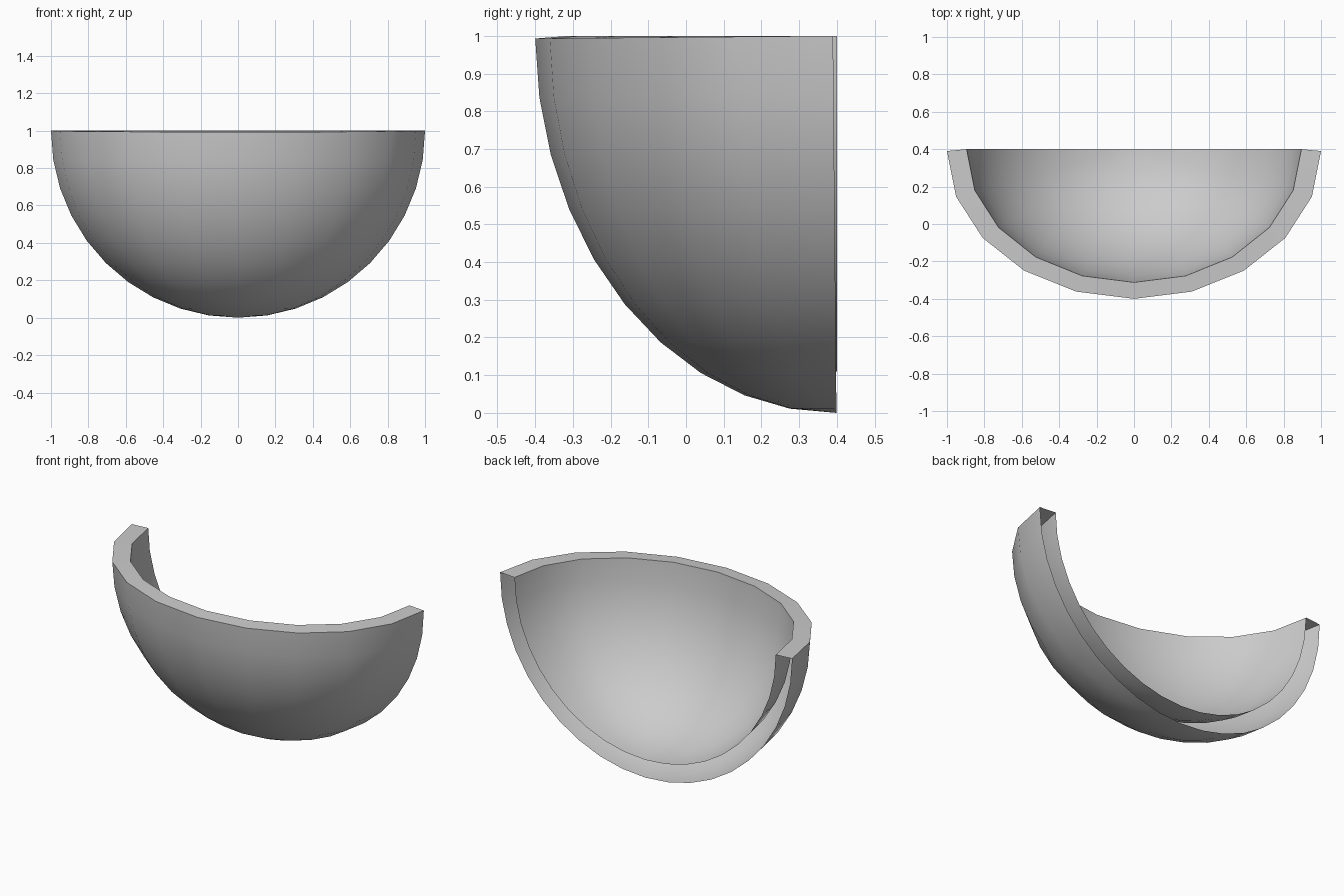
import bpy, bmesh
from math import sin, cos, pi
from mathutils import Matrix, Vector

if "Cube" in bpy.data.objects:
    bpy.data.objects.remove(bpy.data.objects["Cube"])

SEGS, RINGS = 10, 10      # 18 degree segments, 9 degree rings


def quarter_shell(bm, centre, radii, tilt, inward):
    """Quarter ellipsoid below its rim, open at the back; returns the rim verts."""
    m = Matrix.Translation(centre) @ Matrix.Rotation(tilt, 4, 'X') @ Matrix.Diagonal((*radii, 1))
    rings = []
    for r in range(RINGS):
        a = r * pi / 2 / RINGS
        ring = []
        for s in range(SEGS + 1):
            t = -pi / 2 + s * pi / SEGS
            p = Vector((sin(t) * cos(a), -cos(t) * cos(a), -sin(a)))
            ring.append(bm.verts.new(m @ p))
        rings.append(ring)
    pole = bm.verts.new(m @ Vector((0, 0, -1)))
    for r in range(RINGS):
        for s in range(SEGS):
            a, b = rings[r][s], rings[r][s + 1]
            if r < RINGS - 1:
                f = [a, rings[r + 1][s], rings[r + 1][s + 1], b]
            else:
                f = [a, pole, b]
            bm.faces.new(f[::-1] if inward else f)
    return rings[0]


bm = bmesh.new()
# outer and inner skins
outer = quarter_shell(bm, (0, 0.39, 1.0), (1.0, 0.79, 1.0), 0.009, False)
inner = quarter_shell(bm, (0, 0.40, 1.0), (0.895, 0.712, 0.89), 0, True)
# top rim joining both skins
for s in range(SEGS):
    bm.faces.new((outer[s], outer[s + 1], inner[s + 1], inner[s]))

mesh = bpy.data.meshes.new("half_bowl")
bm.to_mesh(mesh)
bm.free()
bowl = bpy.data.objects.new("half_bowl", mesh)
bpy.context.collection.objects.link(bowl)

# smooth skins with a sharp rim
bpy.context.view_layer.objects.active = bowl
bowl.select_set(True)
bpy.ops.object.shade_smooth_by_angle(angle=pi / 6)
